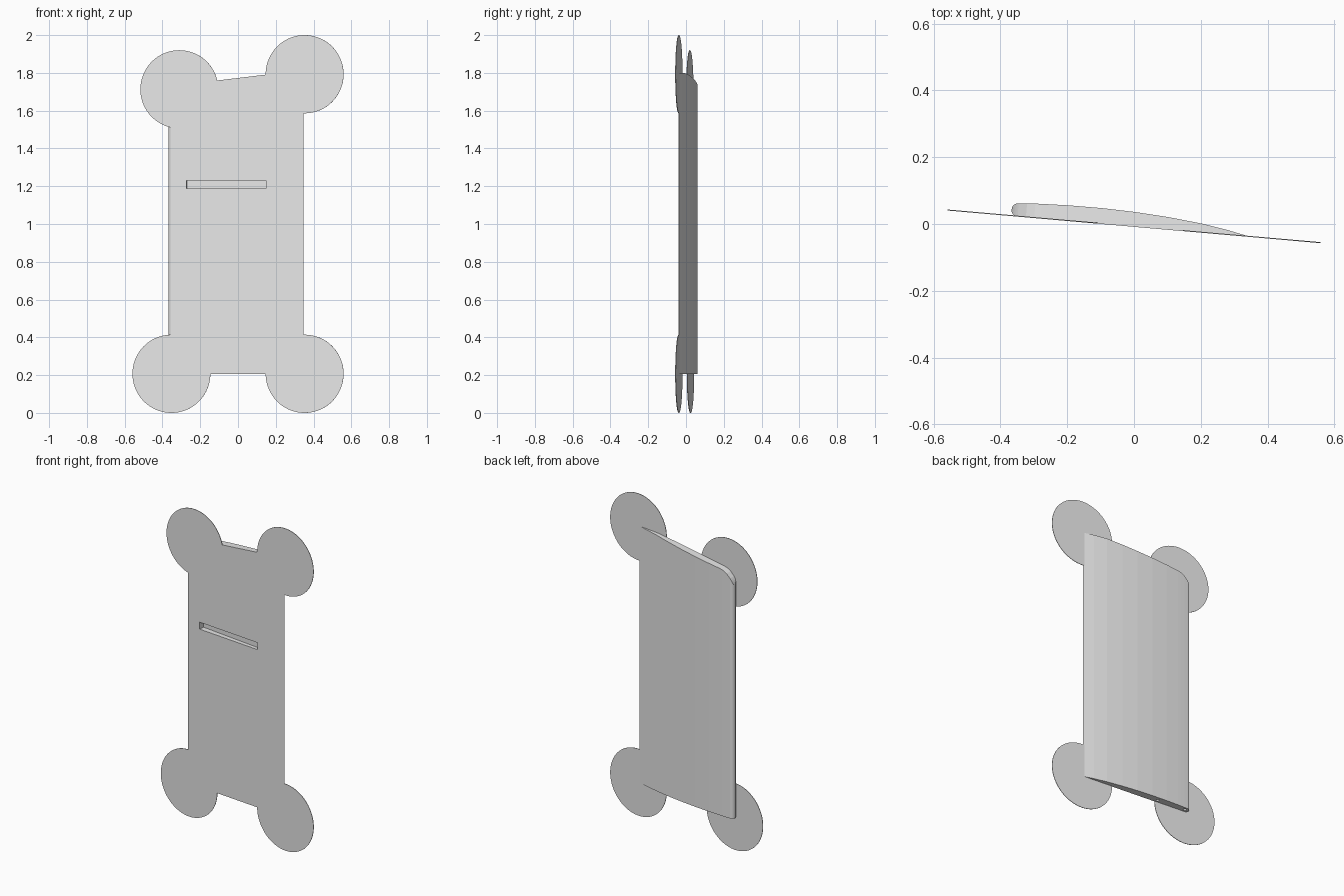
import bpy, bmesh, math
from mathutils import Vector

cube = bpy.data.objects.get("Cube")
if cube:
    bpy.data.objects.remove(cube, do_unlink=True)

TILT = math.radians(-5)
BASE = 0.207          # root end height of the wing
DISC = 0.207          # pad radius

grey = bpy.data.materials.new("light grey")
grey.use_nodes = True
grey.diffuse_color = (0.8, 0.8, 0.8, 1)
grey.node_tree.nodes["Principled BSDF"].inputs["Base Color"].default_value = (0.8, 0.8, 0.8, 1)


def finish(name, bm):
    """Turn a bmesh into a tilted object."""
    bmesh.ops.recalc_face_normals(bm, faces=bm.faces)
    mesh = bpy.data.meshes.new(name)
    bm.to_mesh(mesh)
    bm.free()
    mesh.materials.append(grey)
    obj = bpy.data.objects.new(name, mesh)
    obj.rotation_euler.z = TILT
    obj.location.y = -0.0085
    bpy.context.collection.objects.link(obj)
    return obj


def tip_height(x):
    """Sloping wing tip with a rounded leading corner."""
    z = 1.773 + 0.12 * x
    r, start = 0.09, -0.28
    if x < start:
        d = min(start - x, r)
        z -= r - math.sqrt(r * r - d * d)
    return min(z, 1.80)


# Wing section stations: chord position, flat side, curved side
nose = 0.02
stations = []
for i in range(1, 6):
    a = math.pi / 2 * i / 6
    x, h = -0.35 - nose * math.cos(a), nose * math.sin(a)
    stations.append((x, nose - h, nose + h))
curve = [(-0.35, 0.04), (-0.325, 0.042), (-0.30, 0.0435), (-0.28, 0.0445), (-0.2, 0.047),
         (-0.1, 0.0475), (0, 0.0445), (0.1, 0.038), (0.2, 0.0275), (0.28, 0.015), (0.347, 0.001)]
stations += [(x, 0, t) for x, t in curve]

# Wing: four corners per station, joined in strips
bm = bmesh.new()
rings = []
for x, lo, hi in stations:
    top = tip_height(x)
    rings.append([bm.verts.new(p) for p in
                  ((x, lo, BASE), (x, hi, BASE), (x, hi, top), (x, lo, top))])
for a, b in zip(rings, rings[1:]):
    for i in range(4):
        j = (i + 1) % 4
        bm.faces.new((a[i], a[j], b[j], b[i]))
bm.faces.new(rings[0])
bm.faces.new(rings[-1])
wing = finish("wing", bm)

# Slot cutter: shallower towards the thin edge
bm = bmesh.new()
bmesh.ops.create_cube(bm, size=1)
for v in bm.verts:
    right = v.co.x > 0
    depth = 0.022 if right else 0.034
    v.co = Vector((0.149 if right else -0.275,
                   depth if v.co.y > 0 else -0.02,
                   1.23 if v.co.z > 0 else 1.187))
cutters = [finish("slot_cutter", bm)]

# Pin hole cutters in the root end
for x in (-0.155, -0.343):
    bm = bmesh.new()
    bmesh.ops.create_cone(bm, cap_ends=True, segments=16, radius1=0.009, radius2=0.009, depth=0.2)
    bmesh.ops.translate(bm, verts=bm.verts, vec=(x, 0.021, BASE))
    cutters.append(finish("pin_hole_cutter", bm))

bpy.context.view_layer.objects.active = wing
for cutter in cutters:
    cutter.hide_render = True
    mod = wing.modifiers.new("cut", 'BOOLEAN')
    mod.operation = 'DIFFERENCE'
    mod.solver = 'EXACT'
    mod.object = cutter
    bpy.ops.object.modifier_apply(modifier=mod.name)
    bpy.data.objects.remove(cutter, do_unlink=True)

# Thin round pads at the four corners
pads = {"lower_right_pad": (-0.354, BASE), "lower_left_pad": (0.354, BASE),
        "upper_right_pad": (-0.312, 1.713), "upper_left_pad": (0.354, 1.793)}
for name, (x, z) in pads.items():
    bm = bmesh.new()
    bmesh.ops.create_cone(bm, cap_ends=True, segments=96, radius1=DISC, radius2=DISC, depth=0.003)
    for v in bm.verts:
        v.co = Vector((x + v.co.x, 0.0015 + v.co.z, z + v.co.y))
    finish(name, bm)
